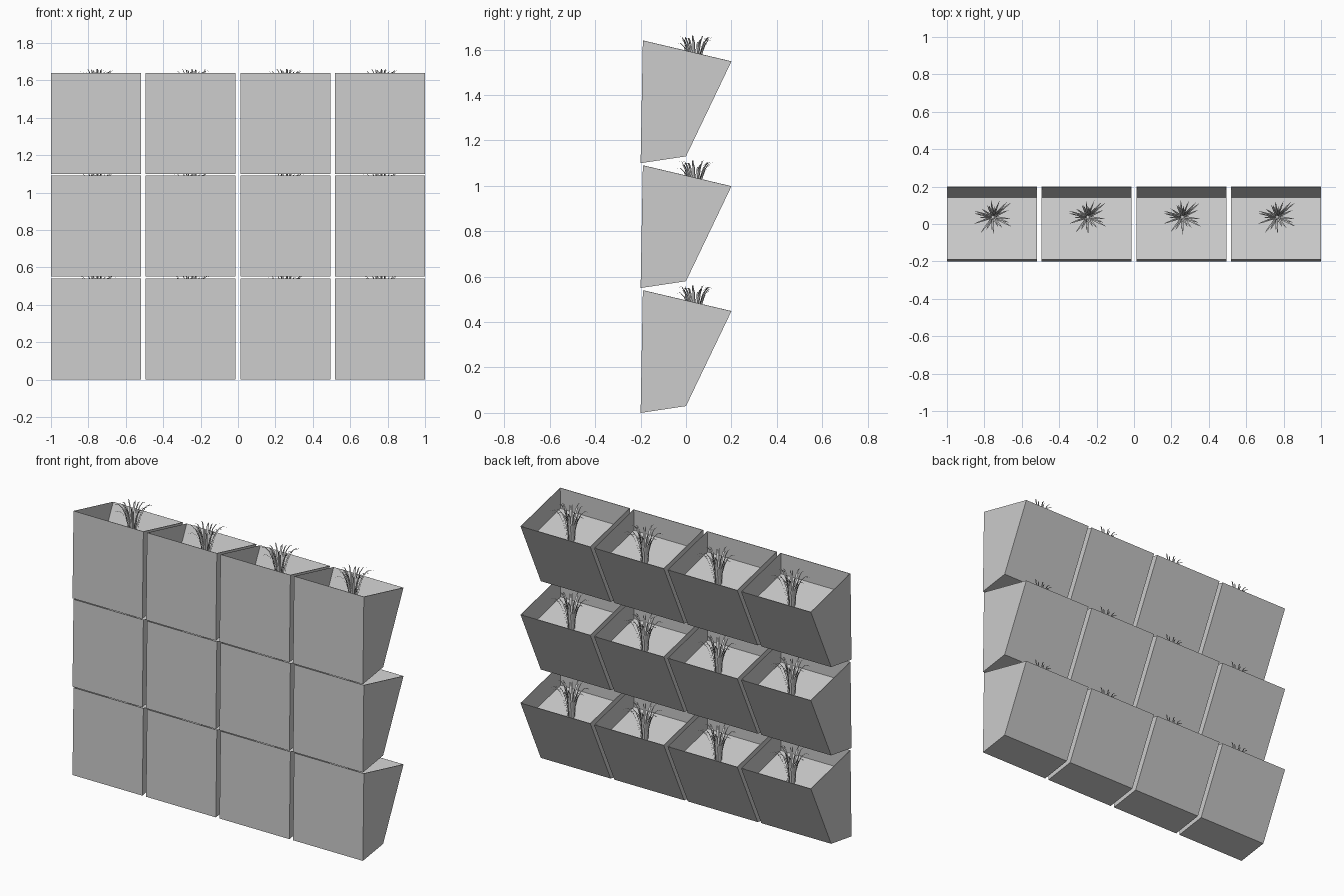
import bpy, bmesh, math, random
from mathutils import Vector

cube = bpy.data.objects.get("Cube")
if cube:
    bpy.data.objects.remove(cube, do_unlink=True)

random.seed(7)
COLUMNS, ROWS = 4, 3
WIDTH, PITCH_X, PITCH_Z = 0.481, 0.5063, 0.55
HALF = WIDTH / 2

# One plain grey for everything
light_grey = bpy.data.materials.new("light grey")
light_grey.use_nodes = True
light_grey.diffuse_color = (0.604, 0.604, 0.604, 1)
light_grey.node_tree.nodes["Principled BSDF"].inputs["Base Color"].default_value = light_grey.diffuse_color


def finish(bm, name):
    mesh = bpy.data.meshes.new(name)
    bm.to_mesh(mesh)
    bm.free()
    mesh.materials.append(light_grey)
    return mesh


def place(name, mesh, location):
    obj = bpy.data.objects.new(name, mesh)
    obj.location = location
    bpy.context.collection.objects.link(obj)
    return obj


# Planter shell: a side profile spanned across the width, open at the top
def planter_mesh():
    profile = [(-0.19, 0.54), (-0.2, 0.0), (0.0, 0.03), (0.2, 0.448)]
    bm = bmesh.new()
    left = [bm.verts.new((HALF, y, z)) for y, z in profile]
    right = [bm.verts.new((-HALF, y, z)) for y, z in profile]
    bm.faces.new(left)
    bm.faces.new(right[::-1])
    for i in range(3):
        bm.faces.new((left[i], right[i], right[i + 1], left[i + 1]))
    bmesh.ops.recalc_face_normals(bm, faces=bm.faces)
    # make sure the front wall faces outwards
    bm.normal_update()
    front = min(bm.faces, key=lambda f: f.calc_center_median().y)
    if front.normal.y > 0:
        bmesh.ops.reverse_faces(bm, faces=bm.faces)
    return finish(bm, "planter")


# Soil: a sheet parallel to the sloping rim
def soil_mesh():
    bm = bmesh.new()
    x = HALF - 0.002
    corners = [(-x, -0.19, 0.411), (x, -0.19, 0.411), (x, 0.141, 0.331), (-x, 0.141, 0.331)]
    bm.faces.new([bm.verts.new(c) for c in corners])
    return finish(bm, "soil")


# Grass: pointed ribbons arching outwards from one clump
def grass_mesh(blades=22, steps=5):
    bm = bmesh.new()
    for b in range(blades):
        angle = b * math.tau / blades * 5 + random.uniform(-0.35, 0.35)
        out = Vector((math.cos(angle), math.sin(angle), 0))
        side = Vector((-out.y, out.x, 0))
        base = out * random.uniform(0.005, 0.025)
        # blades reach further sideways than front to back
        reach = random.uniform(0.04, 0.085) + 0.025 * abs(out.x)
        height = 0.212 - random.uniform(0, 0.4) * reach
        bend = 1.4 + reach * 4.5

        def spine(t):
            point = base + out * reach * t ** 1.5
            point.z = height * math.sin(t * bend)
            return point

        rows = []
        for s in range(steps):
            t = s / steps
            half = side * 0.0058 * (1 - 0.75 * t * t)
            rows.append([bm.verts.new(spine(t) + half), bm.verts.new(spine(t) - half)])
        for (a, c), (d, e) in zip(rows, rows[1:]):
            bm.faces.new((a, c, e, d))
        bm.faces.new((*rows[-1], bm.verts.new(spine(1))))
    return finish(bm, "grass")


planter, soil, grass = planter_mesh(), soil_mesh(), grass_mesh()

# Wall of planters
for row in range(ROWS):
    for col in range(COLUMNS):
        tag = f"_row{row + 1}_column{col + 1}"
        x = (col - (COLUMNS - 1) / 2) * PITCH_X
        z = row * PITCH_Z
        shell = place("planter" + tag, planter, (x, 0, z))
        wall = shell.modifiers.new("wall_thickness", 'SOLIDIFY')
        wall.thickness = 0.003
        wall.offset = -1
        wall.use_even_offset = True
        place("soil" + tag, soil, (x, 0, z))
        place("grass" + tag, grass, (x + 0.006, 0.038, z + 0.354))
